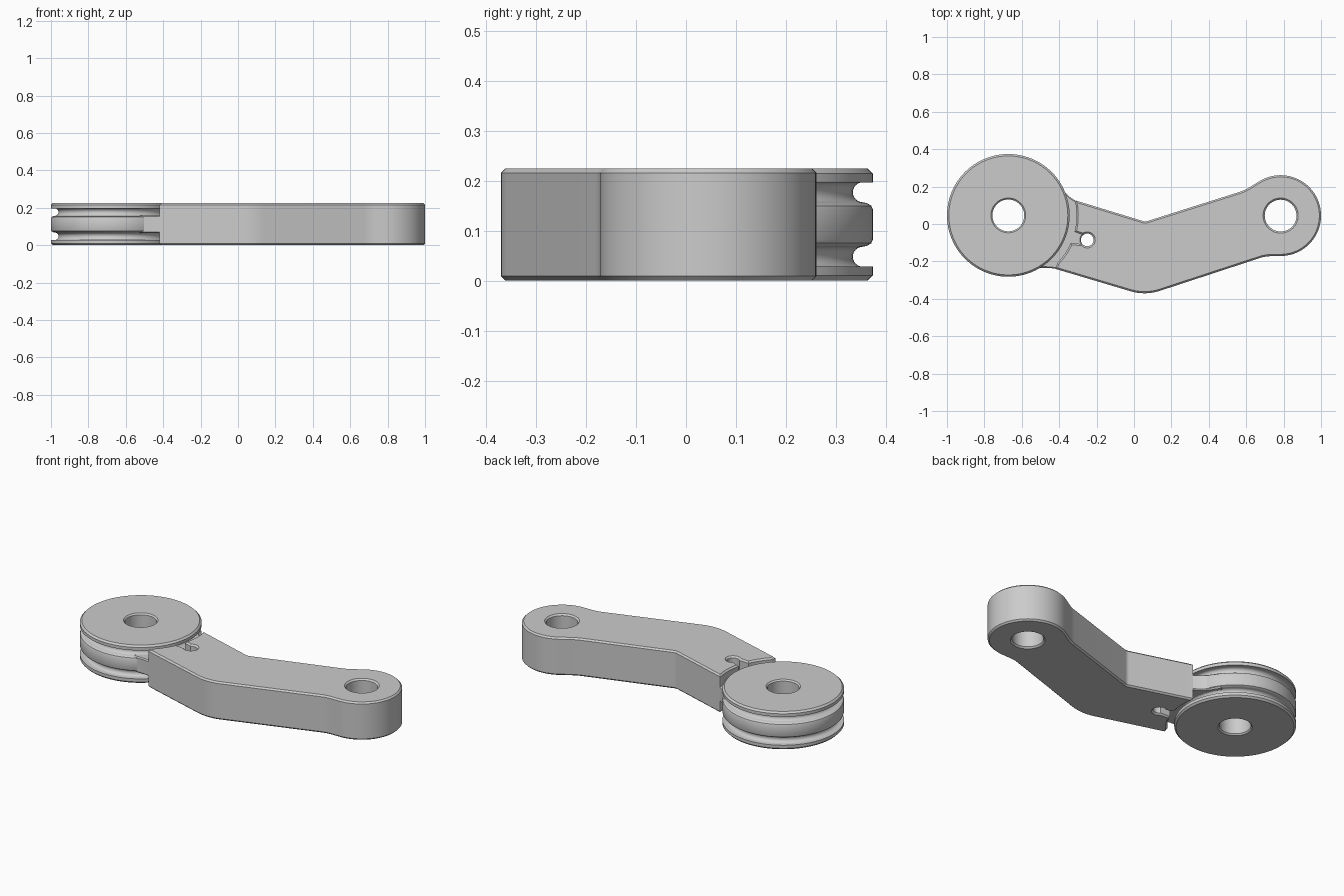
import bpy, bmesh
from math import radians, cos, sin, tan, pi
from mathutils import Vector

cube = bpy.data.objects.get("Cube")
if cube:
    bpy.data.objects.remove(cube, do_unlink=True)

H = 0.225                       # overall thickness
MID = H / 2
PULLEY = Vector((-0.672, 0.046))
EYE = Vector((0.784, 0.045))
PIN = Vector((-0.25, -0.085))
BORE = 0.085

metal = bpy.data.materials.new("satin grey")
metal.use_nodes = True
GREY = (0.6, 0.6, 0.6, 1)
metal.diffuse_color = GREY
metal.node_tree.nodes["Principled BSDF"].inputs["Base Color"].default_value = GREY


def arc(c, r, a0, a1, n):
    steps = [radians(a0 + (a1 - a0) * i / n) for i in range(n + 1)]
    return [Vector((c.x + r * cos(a), c.y + r * sin(a))) for a in steps]


def corner(prev, p, nxt, r, n=8):
    """Round the corner p with radius r."""
    prev, p, nxt = Vector(prev), Vector(p), Vector(nxt)
    u, v = (prev - p).normalized(), (nxt - p).normalized()
    t = r / tan(u.angle(v) / 2)
    centre = p + (u + v).normalized() * (t * t + r * r) ** 0.5
    a, b = p + u * t - centre, p + v * t - centre
    return [centre + a.lerp(b, i / n).normalized() * r for i in range(n + 1)]


def finish(name, mesh):
    mesh.materials.clear()
    mesh.materials.append(metal)
    ob = bpy.data.objects.new(name, mesh)
    bpy.context.collection.objects.link(ob)
    bpy.ops.object.select_all(action='DESELECT')
    ob.select_set(True)
    bpy.context.view_layer.objects.active = ob
    bpy.ops.object.shade_smooth_by_angle(angle=radians(28))


def plate(name, loops, thickness, chamfer):
    """Chamfered plate from an outline and its holes, centred on MID."""
    cu = bpy.data.curves.new(name + "_outline", 'CURVE')
    cu.dimensions = '2D'
    cu.fill_mode = 'BOTH'
    cu.extrude = thickness / 2 - chamfer
    cu.bevel_depth = chamfer
    cu.bevel_resolution = 0
    cu.offset = -chamfer
    for loop in loops:
        sp = cu.splines.new('POLY')
        sp.points.add(len(loop) - 1)
        for pt, co in zip(sp.points, loop):
            pt.co = (co[0], co[1], 0, 1)
        sp.use_cyclic_u = True
    helper = bpy.data.objects.new(name + "_helper", cu)
    bpy.context.collection.objects.link(helper)
    deps = bpy.context.evaluated_depsgraph_get()
    mesh = bpy.data.meshes.new_from_object(helper.evaluated_get(deps))
    bpy.data.objects.remove(helper, do_unlink=True)
    bm = bmesh.new()
    bm.from_mesh(mesh)
    bmesh.ops.remove_doubles(bm, verts=bm.verts, dist=1e-5)
    bmesh.ops.translate(bm, verts=bm.verts, vec=(0, 0, MID))
    bmesh.ops.recalc_face_normals(bm, faces=bm.faces)
    bm.to_mesh(mesh)
    bm.free()
    mesh.name = name
    finish(name, mesh)


# Bent arm with a rounded eye, a hollow end around the pulley and a keyhole slot
heel, belly, neck_low = (-0.42, -0.24), (0.06, -0.383), (0.70, -0.173)
neck_high, crook, toe = (0.591, 0.180), (0.06, 0.012), (-0.31, 0.125)
eye_arc = arc(EYE, 0.216, -92, 122, 48)
arm = [Vector(heel)]
arm += corner(heel, belly, neck_low, 0.26)
arm += corner(belly, neck_low, eye_arc[0], 0.2)
arm += eye_arc
arm += corner(eye_arc[-1], neck_high, crook, 0.25)
arm += corner(neck_high, crook, toe, 0.04)
arm += [Vector(toe)]
arm += arc(PULLEY, 0.365, 11, -14, 10)
arm += arc(PIN, 0.034, 130, -140, 20)
arm += arc(PULLEY, 0.365, -24, -44, 8)
plate("arm", [arm, arc(EYE, BORE, 0, 352.5, 47)], H, 0.009)

# Thin web joining the arm to the pulley, also the floor of the slot
web = [(-0.55, -0.2), (-0.515, -0.234), (-0.485, -0.234), (-0.45, -0.235),
       (-0.42, -0.239), (-0.2, -0.25), (-0.18, 0.04), (-0.308, 0.122),
       (-0.335, 0.138), (-0.36, 0.16), (-0.385, 0.19), (-0.415, 0.237), (-0.5, 0.2)]
plate("web", [web, arc(PIN, 0.034, 0, 345, 23)], 0.094, 0.006)

# Pulley wheel: lathed half profile mirrored about the middle
R = 0.328
half = [(BORE, MID), (BORE, 0.008), (BORE + 0.008, 0), (R - 0.01, 0), (R, 0.01), (R, 0.028)]
half += [tuple(p) for p in arc(Vector((R - 0.02, 0.048)), 0.02, 270, 90, 12)]
half += [(R - 0.011, 0.07), (R - 0.003, 0.075), (R, 0.082)]
profile = half + [(r, H - z) for r, z in reversed(half[1:])]
bm = bmesh.new()
verts = [bm.verts.new((PULLEY.x + r, PULLEY.y, z)) for r, z in profile]
edges = [bm.edges.new((a, b)) for a, b in zip(verts, verts[1:] + verts[:1])]
bmesh.ops.spin(bm, geom=verts + edges, cent=(PULLEY.x, PULLEY.y, 0),
               axis=(0, 0, 1), angle=2 * pi, steps=96)
bmesh.ops.remove_doubles(bm, verts=bm.verts, dist=1e-5)
bmesh.ops.recalc_face_normals(bm, faces=bm.faces)
wheel = bpy.data.meshes.new("pulley_wheel")
bm.to_mesh(wheel)
bm.free()
finish("pulley_wheel", wheel)
